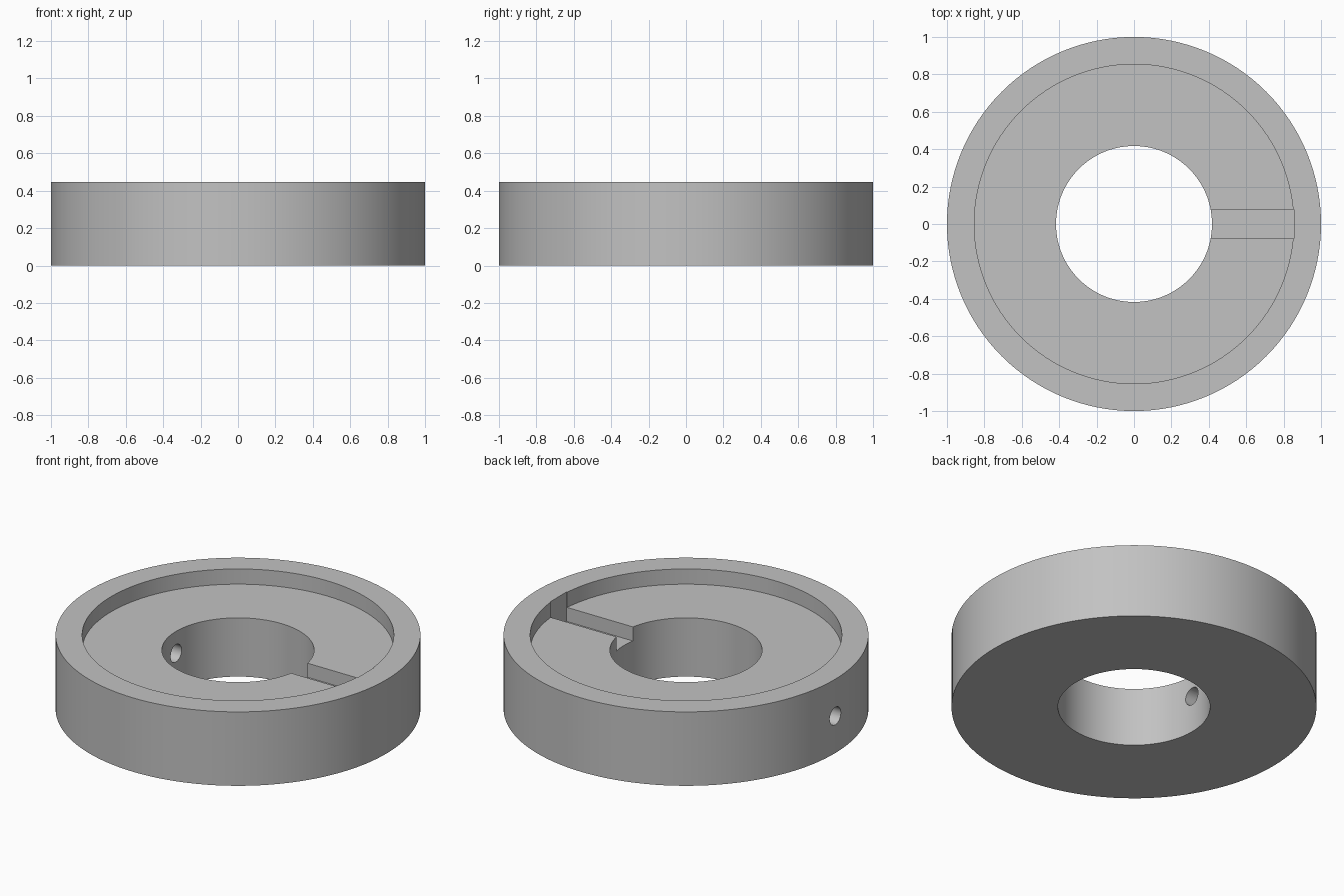
import bpy
import math

OUTER, RECESS, BORE = 1.0, 0.854, 0.417
HEIGHT, FLOOR, SLOT_FLOOR = 0.447, 0.355, 0.27
SEGMENTS = 128

cube = bpy.data.objects.get("Cube")
if cube:
    bpy.data.objects.remove(cube, do_unlink=True)

grey = bpy.data.materials.new("plain grey")
grey.use_nodes = True
colour = (0.54, 0.54, 0.54, 1)
grey.diffuse_color = colour
grey.node_tree.nodes["Principled BSDF"].inputs["Base Color"].default_value = colour


def cylinder(name, radius, bottom, top):
    bpy.ops.mesh.primitive_cylinder_add(
        vertices=SEGMENTS, radius=radius, depth=top - bottom,
        location=(0, 0, (bottom + top) / 2))
    obj = bpy.context.object
    obj.name = name
    obj.data.materials.append(grey)
    return obj


def cut(target, cutter):
    cutter.hide_render = True
    if not cutter.data.materials:
        cutter.data.materials.append(grey)
    mod = target.modifiers.new(cutter.name, 'BOOLEAN')
    mod.operation = 'DIFFERENCE'
    mod.solver = 'EXACT'
    mod.object = cutter
    bpy.context.view_layer.objects.active = target
    bpy.ops.object.modifier_apply(modifier=mod.name)
    bpy.data.objects.remove(cutter, do_unlink=True)


# Round body with a shallow recess and a centre bore
body = cylinder("collar_body", OUTER, 0, HEIGHT)
cut(body, cylinder("recess_cutter", RECESS, FLOOR, HEIGHT + 0.2))
cut(body, cylinder("bore_cutter", BORE, -0.2, HEIGHT + 0.2))

# Square slot from the bore to the recess wall
slot_end, slot_top = 0.855, HEIGHT + 0.1
bpy.ops.mesh.primitive_cube_add(
    size=1, location=(slot_end / 2, 0, (SLOT_FLOOR + slot_top) / 2))
slot = bpy.context.object
slot.name = "slot_cutter"
slot.scale = (slot_end, 0.157, slot_top - SLOT_FLOOR)
cut(body, slot)

# Round set screw hole through the wall opposite the slot
bpy.ops.mesh.primitive_cylinder_add(
    vertices=48, radius=0.053, depth=1, location=(-0.7, 0, HEIGHT / 2),
    rotation=(0, math.pi / 2, 0))
hole = bpy.context.object
hole.name = "screw_hole_cutter"
cut(body, hole)

# Smooth walls with crisp edges
bpy.ops.object.select_all(action='DESELECT')
body.select_set(True)
bpy.context.view_layer.objects.active = body
bpy.ops.object.shade_smooth_by_angle(angle=math.radians(30))
